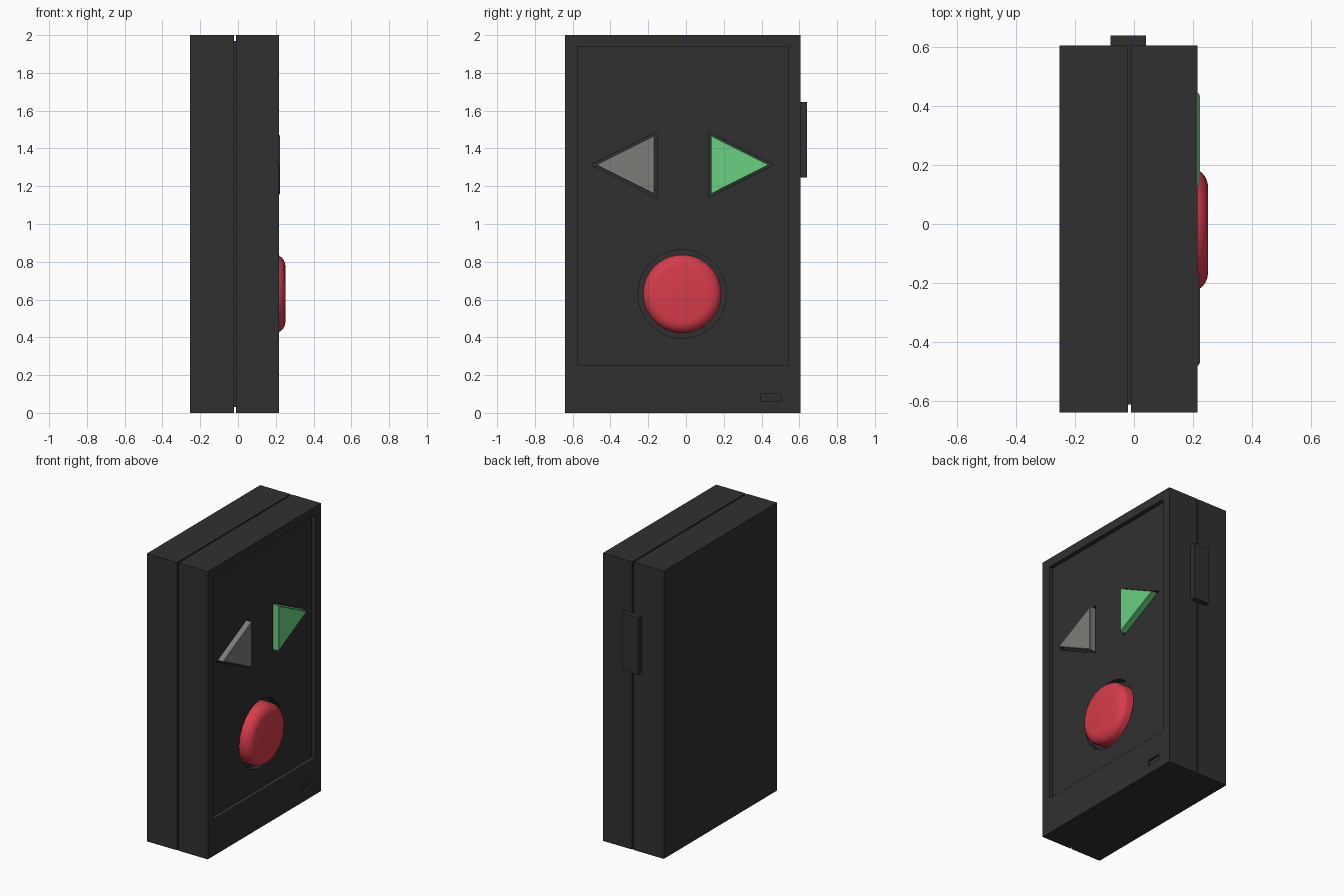
import bpy, bmesh, math

if "Cube" in bpy.data.objects:
    bpy.data.objects.remove(bpy.data.objects["Cube"])


def material(name, rgb):
    m = bpy.data.materials.new(name)
    m.diffuse_color = (*rgb, 1)
    m.use_nodes = True
    m.node_tree.nodes["Principled BSDF"].inputs["Base Color"].default_value = m.diffuse_color
    return m


DARK = material("dark_plastic", (0.03, 0.03, 0.03))
GREY = material("grey_button", (0.2, 0.2, 0.19))
GREEN = material("green_button", (0.14, 0.64, 0.22))
RED = material("red_button", (0.68, 0.045, 0.07))


def prism(name, pts, x0, x1, mat, bevel=0):
    """Extrude a (y, z) outline along x from x0 to x1."""
    bm = bmesh.new()
    face = bm.faces.new([bm.verts.new((x0, y, z)) for y, z in pts])
    ext = bmesh.ops.extrude_face_region(bm, geom=[face])
    top = [v for v in ext["geom"] if isinstance(v, bmesh.types.BMVert)]
    bmesh.ops.translate(bm, verts=top, vec=(x1 - x0, 0, 0))
    bmesh.ops.recalc_face_normals(bm, faces=bm.faces[:])
    if bevel:
        rim = [e for e in bm.edges if all(v.co.x > x1 - 1e-5 for v in e.verts)]
        bmesh.ops.bevel(bm, geom=rim, offset=bevel, segments=1, affect='EDGES')
    me = bpy.data.meshes.new(name)
    bm.to_mesh(me)
    bm.free()
    me.materials.append(mat)
    ob = bpy.data.objects.new(name, me)
    bpy.context.collection.objects.link(ob)
    return ob


def rect(y0, y1, z0, z1):
    return [(y0, z0), (y1, z0), (y1, z1), (y0, z1)]


def circle(r, n=64):
    return [(-0.02 + r * math.cos(2 * math.pi * i / n),
             0.63 + r * math.sin(2 * math.pi * i / n)) for i in range(n)]


def arrow(side, base, tip, half):
    """Triangle pointing left (-1) or right (+1) about the panel centre line."""
    c = -0.018
    return [(c + side * base, 1.313 - half), (c + side * tip, 1.313),
            (c + side * base, 1.313 + half)]


def cut(target, name, pts, x0, x1):
    tool = prism(name, pts, x0, x1, DARK)
    tool.hide_render = True
    tool.hide_viewport = True
    mod = target.modifiers.new(name, 'BOOLEAN')
    mod.operation = 'DIFFERENCE'
    mod.solver = 'EXACT'
    mod.object = tool


# Case halves and the inset core that forms the seam groove
prism("back_shell", rect(-0.64, 0.605, 0, 2), -0.253, -0.02, DARK)
prism("seam_core", rect(-0.612, 0.577, 0.03, 1.97), -0.02, -0.01, DARK)
front = prism("front_shell", rect(-0.64, 0.605, 0, 2), -0.01, 0.216, DARK)

# Sunken face panel, button wells and the indicator slot
PANEL = 0.187
cut(front, "panel_cutter", rect(-0.575, 0.542, 0.253, 1.94), PANEL, 0.3)
cut(front, "round_well_cutter", circle(0.234), 0.14, 0.31)
cut(front, "slot_cutter", rect(0.397, 0.505, 0.06, 0.099), 0.2, 0.32)
for side, word in ((-1, "left"), (1, "right")):
    cut(front, word + "_well_cutter", arrow(side, 0.136, 0.485, 0.175), 0.14, 0.33)

# Arrow buttons
for side, word, mat in ((-1, "left", GREY), (1, "right", GREEN)):
    prism(word + "_arrow_button", arrow(side, 0.148, 0.462, 0.158),
          0.14, 0.223, mat, 0.004)

# Round button: lathe of a domed profile (radius, x)
profile = [(0.207, 0.14), (0.207, 0.205), (0.203, 0.217), (0.194, 0.23),
           (0.181, 0.241), (0.165, 0.248), (0.148, 0.251)]
bm = bmesh.new()
rings = [[bm.verts.new((x, y, z)) for y, z in circle(r)] for r, x in profile]
for a, b in zip(rings, rings[1:]):
    for i in range(64):
        j = (i + 1) % 64
        bm.faces.new((a[i], a[j], b[j], b[i]))
bm.faces.new(rings[0][::-1])
bm.faces.new(rings[-1])
bmesh.ops.recalc_face_normals(bm, faces=bm.faces[:])
for f in bm.faces:
    f.smooth = True
me = bpy.data.meshes.new("round_button")
bm.to_mesh(me)
bm.free()
me.materials.append(RED)
button = bpy.data.objects.new("round_button", me)
bpy.context.collection.objects.link(button)
bpy.context.view_layer.objects.active = button
button.select_set(True)
bpy.ops.object.shade_smooth_by_angle(angle=math.radians(40))

# Side switch across the seam
prism("side_switch", rect(0.577, 0.64, 1.245, 1.645), -0.08, 0.04, DARK)
